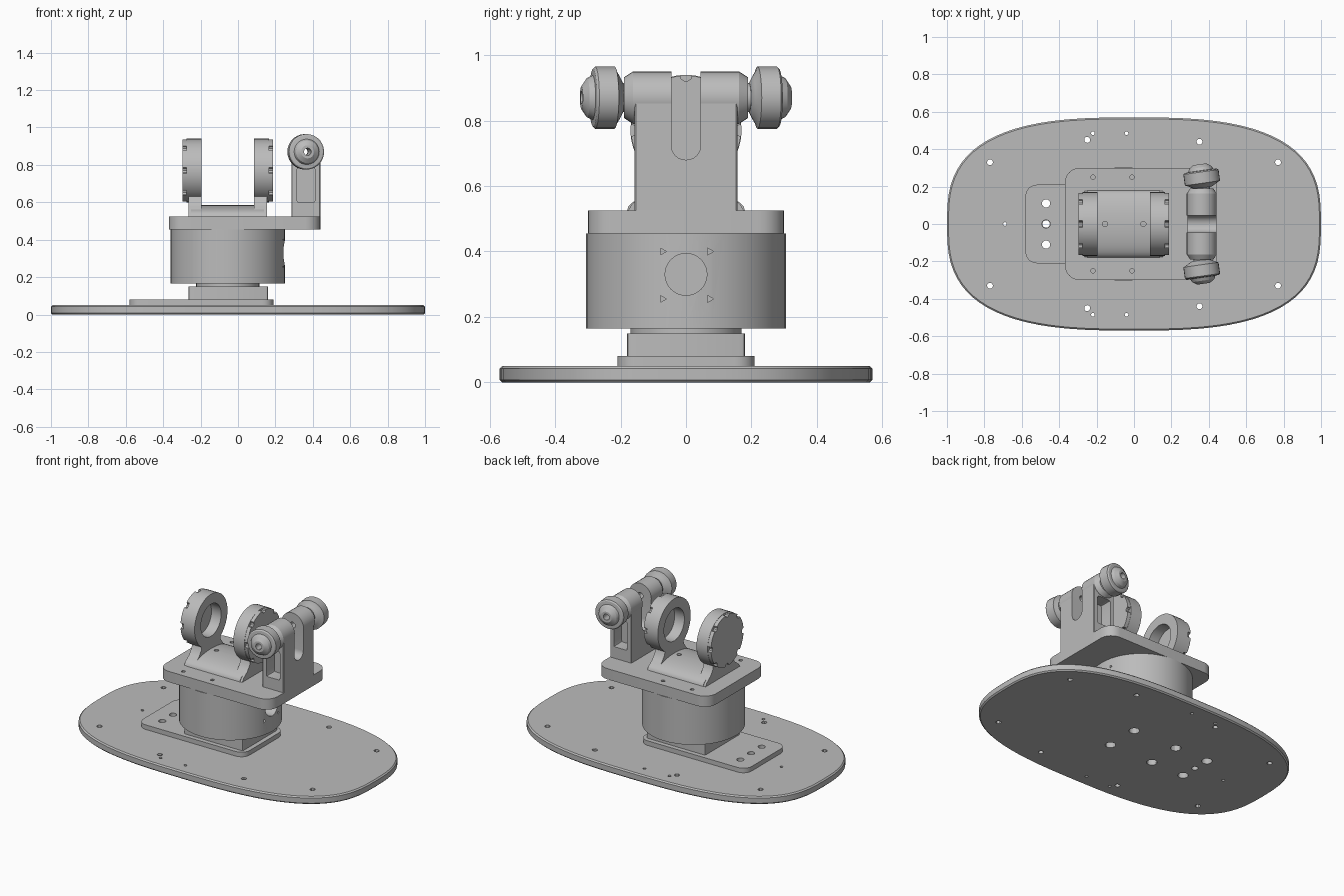
import bpy, bmesh, math
from mathutils import Vector

cube = bpy.data.objects.get("Cube")
if cube:
    bpy.data.objects.remove(cube, do_unlink=True)

grey = bpy.data.materials.new("plain grey")
grey.use_nodes = True
colour = (0.5, 0.5, 0.5, 1)
grey.diffuse_color = colour
grey.node_tree.nodes["Principled BSDF"].inputs["Base Color"].default_value = colour


def finish(name, bm):
    bmesh.ops.recalc_face_normals(bm, faces=bm.faces)
    mesh = bpy.data.meshes.new(name)
    bm.to_mesh(mesh)
    bm.free()
    mesh.materials.append(grey)
    ob = bpy.data.objects.new(name, mesh)
    bpy.context.collection.objects.link(ob)
    return ob


def place(axis, u, v, w):
    return {"x": (w, u, v), "y": (u, w, v), "z": (u, v, w)}[axis]


def prism(name, outline, axis, lo, hi):
    bm = bmesh.new()
    face = bm.faces.new([bm.verts.new(place(axis, u, v, lo)) for u, v in outline])
    out = bmesh.ops.extrude_face_region(bm, geom=[face])
    new = [g for g in out["geom"] if isinstance(g, bmesh.types.BMVert)]
    bmesh.ops.translate(bm, verts=new, vec=Vector(place(axis, 0, 0, hi - lo)))
    return finish(name, bm)


def circle(u, v, r, n=32):
    return [(u + r * math.cos(math.tau * i / n), v + r * math.sin(math.tau * i / n))
            for i in range(n)]


def rounded(u0, u1, v0, v1, r, n=6):
    pts = []
    for k, (u, v) in enumerate([(u1 - r, v1 - r), (u0 + r, v1 - r),
                                (u0 + r, v0 + r), (u1 - r, v0 + r)]):
        for i in range(n + 1):
            a = math.pi / 2 * (k + i / n)
            pts.append((u + r * math.cos(a), v + r * math.sin(a)))
    return pts


def lathe_y(name, profile, n=28):
    """Closed solid turned about the y axis from (y, radius) points."""
    bm = bmesh.new()
    rings = [[bm.verts.new((u, y, v)) for u, v in circle(0, 0, r, n)] for y, r in profile]
    for a, b in zip(rings, rings[1:]):
        for i in range(n):
            bm.faces.new((a[i], a[(i + 1) % n], b[(i + 1) % n], b[i]))
    bm.faces.new(rings[0])
    bm.faces.new(rings[-1])
    return finish(name, bm)


def cut(ob, *cutters):
    for c in cutters:
        c.hide_render = True
        mod = ob.modifiers.new("cut", "BOOLEAN")
        mod.operation = "DIFFERENCE"
        mod.solver = "EXACT"
        mod.object = c
        bpy.context.view_layer.objects.active = ob
        bpy.ops.object.modifier_apply(modifier=mod.name)
        bpy.data.objects.remove(c, do_unlink=True)


def drill(ob, spots, r, axis, lo, hi, n=12):
    for u, v in spots:
        cut(ob, prism("drill", circle(u, v, r, n), axis, lo, hi))


def both(spots):
    return [(x, s * y) for x, y in spots for s in (-1, 1)]


# Base board: a superellipse with a softened edge
def power(t):
    return math.copysign(abs(t) ** (2 / 2.85), t)


board = prism("base_board", [(power(u), 0.57 * power(v)) for u, v in circle(0, 0, 1, 80)],
              "z", 0, 0.05)
bev = board.modifiers.new("soft edge", "BEVEL")
bev.width = 0.008
bev.limit_method = "ANGLE"
bev.angle_limit = math.radians(60)
bpy.context.view_layer.objects.active = board
bpy.ops.object.modifier_apply(modifier=bev.name)
drill(board, both([(-0.77, 0.33), (0.77, 0.33), (0.35, 0.44), (-0.25, 0.45)]), 0.016, "z", -1, 1)
drill(board, both([(-0.22, 0.485), (-0.04, 0.485)]) + [(-0.69, 0)], 0.01, "z", -1, 1)
drill(board, both([(0.09, 0.11), (-0.23, 0.11), (-0.47, 0.11)]), 0.032, "z", -1, 1)
drill(board, [(-0.47, 0)], 0.02, "z", -1, 1)

# Mounting plate and neck
mount = prism("mounting_plate", rounded(-0.58, 0.19, -0.21, 0.21, 0.06), "z", 0.05, 0.08)
drill(mount, [(-0.47, y) for y in (-0.11, 0, 0.11)], 0.022, "z", -1, 1, 16)
prism("neck", rounded(-0.265, 0.16, -0.18, 0.18, 0.012, 2), "z", 0.08, 0.15)
prism("neck_collar", circle(-0.055, 0, 0.17), "z", 0.15, 0.17)

# Round motor housing with a cable port and screw holes
housing = prism("housing", circle(-0.055, 0, 0.305, 48), "z", 0.165, 0.455)
cut(housing, prism("port", circle(0, 0.33, 0.064), "x", 0.1, 0.4))
drill(housing, [(y, z) for y in (-0.072, 0.072) for z in (0.255, 0.4)], 0.012, "x", 0.18, 0.4, 3)

# Top plate
deck = prism("top_plate", rounded(-0.37, 0.44, -0.3, 0.3, 0.08), "z", 0.455, 0.525)
drill(deck, both([(-0.01, 0.25), (-0.22, 0.25)]), 0.012, "z", 0.48, 1)

# Arched saddle between the two cups
arch = [(0.18 * math.cos(math.pi * i / 16), 0.525 + 0.06 * math.sin(math.pi * i / 16))
        for i in range(17)]
saddle = prism("saddle", arch, "x", -0.25, 0.14)
drill(saddle, [(0.05, 0), (-0.155, 0)], 0.014, "z", 0.54, 1)

# Cups facing each other, each on a flared foot
half_foot = [(0.18, 0.52), (0.165, 0.545), (0.125, 0.575), (0.1, 0.61), (0.09, 0.66)]
foot = half_foot + [(-y, z) for y, z in reversed(half_foot)]
for side, inner, sign in (("right", -0.195, -1), ("left", 0.085, 1)):
    def span(a, b):
        return sorted((inner + sign * a, inner + sign * b))
    cup = prism(side + "_cup", circle(0, 0.77, 0.17, 40), "x", *span(0, 0.08))
    cut(cup, prism("bore", circle(0, 0.77, 0.105), "x", *span(-0.05, 0.07)))
    cover = prism(side + "_cup_cover", circle(0, 0.77, 0.168, 40), "x", *span(0.08, 0.103))
    notches = [(0.168 * math.cos(math.tau * i / 8), 0.77 + 0.168 * math.sin(math.tau * i / 8))
               for i in range(8)]
    drill(cover, notches, 0.018, "x", -1, 1, 10)
    stand = prism(side + "_cup_foot", foot, "x", *span(0, 0.07))
    cut(stand, prism("bore", circle(0, 0.77, 0.15), "x", -1, 1))

# Clevis post with a slot and side pockets
PX, PZ = 0.362, 0.87
post = prism("clevis_post", rounded(0.285, 0.44, -0.157, 0.157, 0.004, 1), "z", 0.456, PZ)
slot = rounded(-0.045, 0.045, 0.68, 1.2, 0.044)
cut(post, prism("slot", slot, "x", 0, 1))
for s in (-1, 1):
    pocket = rounded(0.315, 0.412, 0.6, 0.785, 0.01, 2)
    cut(post, prism("pocket", pocket, "y", *sorted((s * 0.075, s * 0.3))))
drill(post, [(PX, PZ)], 0.022, "y", -1, 1)

# Barrels, spindles and tilted hand knobs
barrel = [(0.045, 0.08), (0.162, 0.08), (0.19, 0.062)]
spindle = [(0.185, 0.045), (0.215, 0.042)]
knob = [(-0.055, 0.045), (-0.045, 0.065), (-0.034, 0.083), (-0.03, 0.095), (0.03, 0.095),
        (0.036, 0.088), (0.038, 0.068), (0.055, 0.06), (0.072, 0.035)]
for side, s in (("front", -1), ("back", 1)):
    for part, prof, y in (("barrel", barrel, 0), ("spindle", spindle, 0), ("knob", knob, 0.248)):
        ob = lathe_y(f"{side}_{part}", [(s * a, r) for a, r in prof])
        drill(ob, [(0, 0)], 0.02, "y", -1, 1)
        ob.location = (PX, s * y, PZ)
        if part == "knob":
            drill_spots = circle(0, 0, 0.05, 6)
            drill(ob, [], 0.01, "y", -1, 1)
            ob.rotation_euler.z = math.radians(8)

# Smooth the round surfaces, keep the edges crisp
bpy.ops.object.select_all(action="DESELECT")
for ob in bpy.context.scene.objects:
    if ob.type == "MESH":
        ob.select_set(True)
        bpy.context.view_layer.objects.active = ob
bpy.ops.object.shade_smooth_by_angle(angle=math.radians(30))
